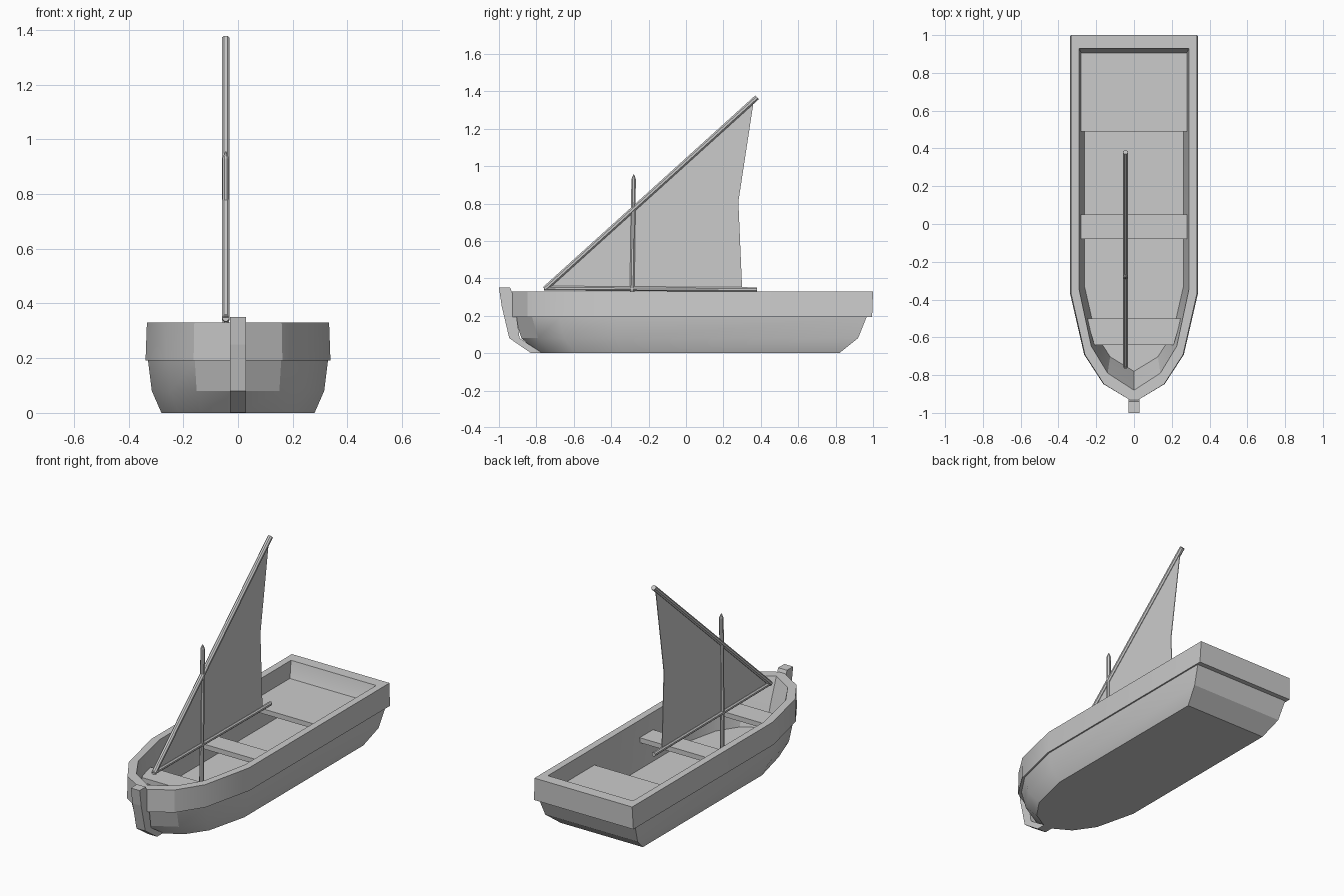
import bpy, bmesh, math
from mathutils import Vector

if "Cube" in bpy.data.objects:
    bpy.data.objects.remove(bpy.data.objects["Cube"])


def make(name, verts, faces):
    mesh = bpy.data.meshes.new(name)
    bm = bmesh.new()
    vs = [bm.verts.new(v) for v in verts]
    for f in faces:
        bm.faces.new([vs[i] for i in f])
    bmesh.ops.recalc_face_normals(bm, faces=bm.faces)
    bm.to_mesh(mesh)
    bm.free()
    ob = bpy.data.objects.new(name, mesh)
    bpy.context.collection.objects.link(ob)
    return ob


def loft(name, rings):
    """Skin a stack of equal-length rings and cap both ends."""
    n = len(rings[0])
    faces = [(r * n + i, r * n + (i + 1) % n, (r + 1) * n + (i + 1) % n, (r + 1) * n + i)
             for r in range(len(rings) - 1) for i in range(n)]
    faces += [tuple(range(n)), tuple(range((len(rings) - 1) * n, len(rings) * n))]
    return make(name, [p for ring in rings for p in ring], faces)


def boat_ring(z, half, stern, shoulder, tip):
    """Plan outline: square stern, straight sides, faceted pointed bow."""
    side = [(half, stern)] + [(half * fx, shoulder + (tip - shoulder) * fy)
                              for fx, fy in ((1, 0), (.78, .56), (.48, .83))]
    pts = side + [(0, tip)] + [(-x, y) for x, y in reversed(side)]
    return [(x, y, z) for x, y in pts]


def plate(name, outline, z0, z1):
    return loft(name, [[(x, y, z) for x, y in outline] for z in (z0, z1)])


def side_plate(name, profile, x0, x1):
    return loft(name, [[(x, y, z) for y, z in profile] for x in (x0, x1)])


def spar(name, a, b, radius, sides=8, tip=0):
    """Round pole from a to b, with optional pointed end."""
    a, b = Vector(a), Vector(b)
    d = (b - a).normalized()
    u = Vector((1, 0, 0))
    w = d.cross(u)
    stations = [(a, radius), (b, radius)]
    if tip:
        stations.append((b + d * tip, radius * .2))
    return loft(name, [[c + r * (u * math.cos(t) + w * math.sin(t))
                        for t in (math.tau * (i + .5) / sides for i in range(sides))]
                       for c, r in stations])


# Hull: inside floor, up to the rim, over the side band, down to the flat bottom
hull = loft("hull", [
    boat_ring(.05, .262, .80, -.33, -.78),
    boat_ring(.20, .278, .90, -.34, -.83),
    boat_ring(.33, .290, .93, -.35, -.88),
    boat_ring(.33, .333, 1.0, -.37, -.945),
    boat_ring(.192, .338, .995, -.37, -.945),
    boat_ring(.192, .329, .965, -.37, -.915),
    boat_ring(.08, .315, .92, -.36, -.88),
    boat_ring(0, .28, .82, -.34, -.79)])
bpy.context.view_layer.objects.active = hull
hull.select_set(True)
bpy.ops.object.shade_smooth_by_angle(angle=math.radians(25))

# Stem post at the bow
side_plate("stem_post", [(-1, .35), (-.94, .35), (-.92, .3), (-.89, .08), (-.77, .001),
                         (-.83, .001), (-.945, .08), (-.985, .25)], -.03, .03)

# Seats
for name, y0, h0, y1, h1 in (("stern_seat", .49, .286, .905, .286),
                             ("middle_seat", -.08, .287, .05, .287),
                             ("bow_seat", -.64, .21, -.50, .25)):
    plate(name, [(-h0, y0), (h0, y0), (h1, y1), (-h1, y1)], .20, .23)

# Mast, slanted yard and boom
X = -.045
spar("mast", (X, -.292, .05), (X, -.28, .93), .013, tip=.025)
spar("yard", (X, -.755, .343), (X, .38, 1.368), .015)
spar("boom", (X, -.76, .347), (X, .38, .34), .013)

# Triangular sail with a notched trailing edge
side_plate("sail", [(-.74, .352), (.30, .345), (.28, .81), (.362, 1.348)], X - .002, X + .002)
